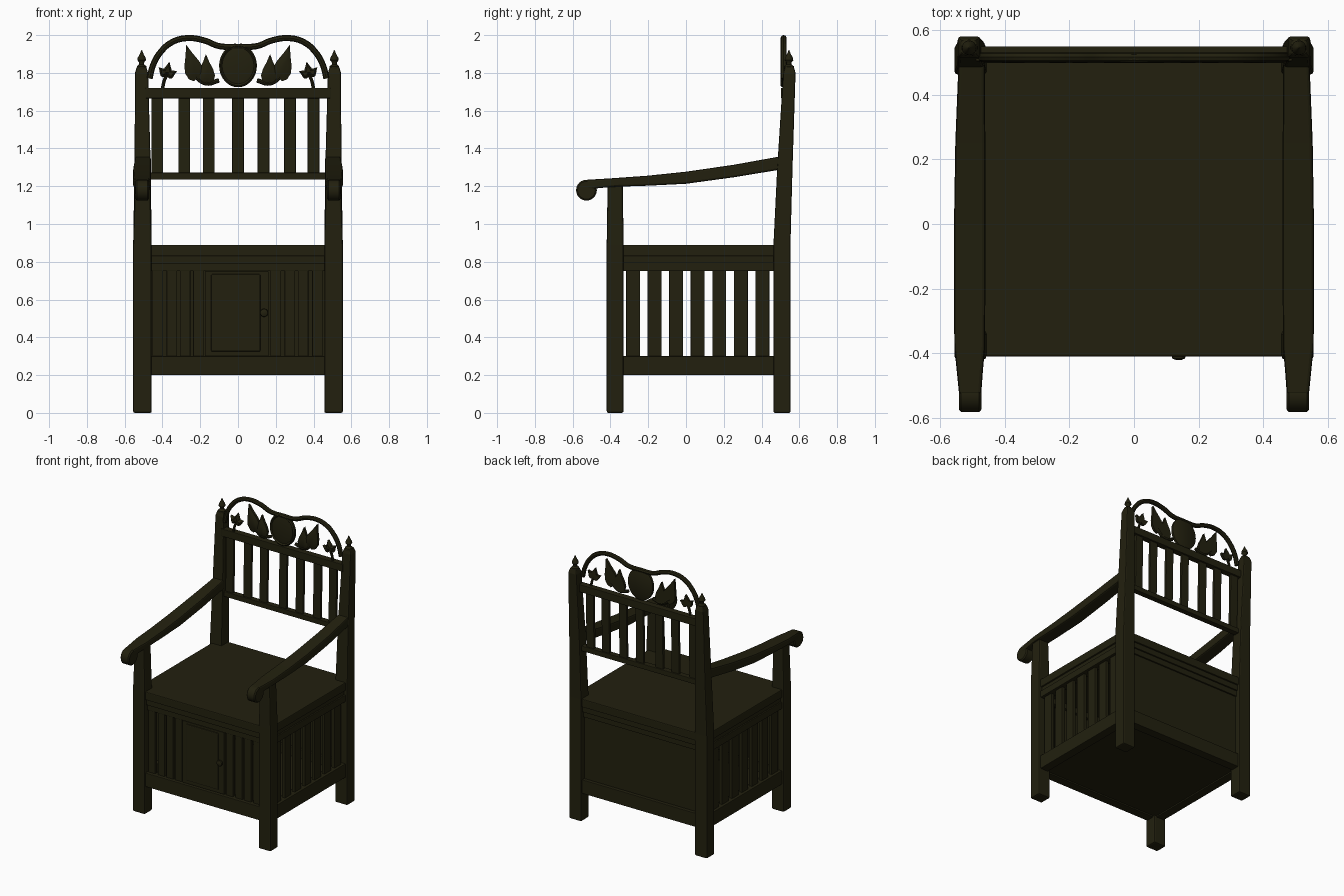
import bpy, bmesh, math
from mathutils import Vector

if "Cube" in bpy.data.objects:
    bpy.data.objects.remove(bpy.data.objects["Cube"])

WOOD = (0.016, 0.0145, 0.0045, 1)
wood = bpy.data.materials.new("dark wood")
wood.use_nodes = True
wood.diffuse_color = WOOD
bsdf = wood.node_tree.nodes["Principled BSDF"]
bsdf.inputs["Base Color"].default_value = WOOD
bsdf.inputs["Roughness"].default_value = 0.7


def finish(name, mesh, bevel=0.0, smooth=False):
    mesh.materials.clear()
    mesh.materials.append(wood)
    ob = bpy.data.objects.new(name, mesh)
    bpy.context.collection.objects.link(ob)
    if bevel:
        mod = ob.modifiers.new("soft edges", "BEVEL")
        mod.width, mod.segments = bevel, 2
    if smooth:
        bpy.ops.object.select_all(action="DESELECT")
        ob.select_set(True)
        bpy.context.view_layer.objects.active = ob
        bpy.ops.object.shade_smooth_by_angle(angle=math.radians(40))
    return ob


def from_bmesh(name, bm, bevel=0.0, smooth=False):
    bmesh.ops.recalc_face_normals(bm, faces=bm.faces)
    mesh = bpy.data.meshes.new(name)
    bm.to_mesh(mesh)
    bm.free()
    return finish(name, mesh, bevel, smooth)


def loft(name, rings, bevel=0.0, smooth=False):
    """Skin a row of equal point rings and cap both ends."""
    bm = bmesh.new()
    rows = [[bm.verts.new(p) for p in ring] for ring in rings]
    n = len(rows[0])
    for a, b in zip(rows, rows[1:]):
        for i in range(n):
            bm.faces.new((a[i], a[(i + 1) % n], b[(i + 1) % n], b[i]))
    bm.faces.new(rows[0])
    bm.faces.new(rows[-1])
    return from_bmesh(name, bm, bevel, smooth)


def box(name, x0, x1, y0, y1, z0, z1, bevel=0.004, lean=0.0):
    """Box whose top is shifted back by lean."""
    rings = [[(x0, y0 + d, z), (x1, y0 + d, z), (x1, y1 + d, z), (x0, y1 + d, z)]
             for z, d in ((z0, 0), (z1, lean))]
    return loft(name, rings, bevel)


def lathe(name, centre, profile, sides=16):
    cx, cy = centre
    rings = [[(cx + r * math.cos(math.tau * i / sides),
               cy + r * math.sin(math.tau * i / sides), z) for i in range(sides)]
             for r, z in profile]
    return loft(name, rings, smooth=True)


def disc(name, x, z, profile, sides=32, tall=1.0):
    """Round part facing the front, from (radius, y) steps."""
    rings = [[(x + r * math.cos(math.tau * i / sides), y,
               z + tall * r * math.sin(math.tau * i / sides)) for i in range(sides)]
             for r, y in profile]
    return loft(name, rings, smooth=True)


def rod(name, points, radius):
    cu = bpy.data.curves.new(name, "CURVE")
    cu.dimensions = "3D"
    cu.bevel_depth, cu.bevel_resolution, cu.use_fill_caps = radius, 2, True
    sp = cu.splines.new("BEZIER")
    sp.bezier_points.add(len(points) - 1)
    for bp, p in zip(sp.bezier_points, points):
        bp.co = p
        bp.handle_left_type = bp.handle_right_type = "AUTO"
    tmp = bpy.data.objects.new(name + "_path", cu)
    bpy.context.collection.objects.link(tmp)
    dg = bpy.context.evaluated_depsgraph_get()
    mesh = bpy.data.meshes.new_from_object(tmp.evaluated_get(dg))
    bpy.data.objects.remove(tmp)
    return finish(name, mesh, smooth=True)


def leaf(name, base, tip, half, y=0.52):
    """Domed heart-shaped leaf lying in the plane of the crest."""
    b, t = Vector((base[0], y, base[1])), Vector((tip[0], y, tip[1]))
    axis = t - b
    side = Vector((axis.z, 0, -axis.x)).normalized() * half
    shape = [(0.03, 0.35), (0.12, 0.8), (0.3, 1), (0.5, 0.8), (0.75, 0.36)]
    edge = [b + axis * 0.08] + [b + axis * u + side * w for u, w in shape] + [t]
    edge += [b + axis * u - side * w for u, w in reversed(shape)]
    mid = b + axis * 0.4
    rings = [[mid.lerp(p, s) + Vector((0, d, 0)) for p in edge]
             for s, d in ((1, 0.01), (1, -0.008), (0.5, -0.02))]
    return loft(name, rings, smooth=True)


# Posts, arms and finials on both sides
for s, tag in ((1, "left"), (-1, "right")):
    def section(z, xi, xo, y0, y1):
        return [(s * xi, y0, z), (s * xo, y0, z), (s * xo, y1, z), (s * xi, y1, z)]

    loft(f"{tag}_front_leg", [section(0, .457, .555, -.42, -.33),
                              section(.89, .457, .555, -.42, -.33),
                              section(1.21, .465, .545, -.415, -.335)], 0.01)
    loft(f"{tag}_back_post", [section(0, .457, .555, .463, .553),
                              section(.89, .457, .555, .463, .553),
                              section(1.3, .462, .548, .483, .564),
                              section(1.8, .476, .545, .515, .58),
                              section(1.835, .487, .535, .525, .57)], 0.008)
    lathe(f"{tag}_finial", (s * .51, .545),
          [(.026, 1.82), (.026, 1.835), (.013, 1.845), (.013, 1.855), (.023, 1.867),
           (.021, 1.88), (.01, 1.9), (.002, 1.92)])

    # Arm: y, underside, top, inner x, outer x
    arm = [(.50, 1.288, 1.358, .462, .543), (.25, 1.247, 1.313, .46, .553),
           (0, 1.213, 1.277, .46, .557), (-.2, 1.203, 1.256, .46, .557),
           (-.38, 1.197, 1.243, .461, .556), (-.46, 1.19, 1.238, .468, .548),
           (-.53, 1.18, 1.234, .473, .541)]
    loft(f"{tag}_arm", [[(s * a, y, lo), (s * b, y, lo), (s * b, y, hi), (s * a, y, hi)]
                        for y, lo, hi, a, b in arm], 0.01)
    loft(f"{tag}_arm_scroll",
         [[(s * x, -.527 + r * math.cos(math.tau * i / 24),
            1.179 + r * math.sin(math.tau * i / 24)) for i in range(24)]
          for x, r in ((.472, .047), (.479, .055), (.535, .055), (.542, .047))],
         smooth=True)

    # Side rails and slats
    xs = sorted((s * .475, s * .54))
    box(f"{tag}_side_bottom_rail", *xs, -.35, .48, .2, .3)
    box(f"{tag}_side_top_rail", *xs, -.35, .48, .75, .80)
    for i in range(7):
        y = -.28 + i * .114
        box(f"{tag}_side_slat_{i + 1}", *sorted((s * .495, s * .52)),
            y - .037, y + .037, .29, .76)

    # Crest scroll, leaves and sprig
    rod(f"{tag}_crest_scroll", [(s * x, .517, z) for x, z in
        ((0, 1.938), (.1, 1.942), (.18, 1.972), (.27, 1.984), (.35, 1.962),
         (.41, 1.91), (.45, 1.84), (.468, 1.77))], 0.016)
    leaf(f"{tag}_large_leaf", (s * .215, 1.755), (s * .275, 1.95), .05)
    leaf(f"{tag}_inner_leaf", (s * .165, 1.735), (s * .17, 1.9), .045)
    rod(f"{tag}_leaf_stem", [(s * .1, .52, 1.76), (s * .17, .52, 1.745),
                             (s * .235, .52, 1.79)], .012)
    rod(f"{tag}_sprig_stem", [(s * .4, .52, 1.715), (s * .39, .52, 1.76),
                              (s * .37, .52, 1.80)], .009)
    for i, tip in enumerate(((.42, 1.83), (.363, 1.86), (.322, 1.81))):
        leaf(f"{tag}_sprig_leaf_{i + 1}", (s * .378, 1.785), (s * tip[0], tip[1]), .024)

# Seat with stepped moulding
box("seat", -.54, .54, -.41, .545, .83, .89, .006)
box("seat_moulding", -.53, .53, -.40, .535, .79, .832)
box("front_top_rail", -.47, .47, -.39, -.34, .75, .80)
box("back_top_rail", -.47, .47, .48, .525, .75, .80)

# Box: rails, floor and back panel
box("front_bottom_rail", -.47, .47, -.41, -.345, .2, .3)
box("back_bottom_rail", -.47, .47, .475, .54, .2, .3)
box("floor", -.5, .5, -.37, .5, .21, .235)
box("back_panel", -.47, .47, .495, .515, .25, .8)

# Front slats either side of the door
for i, x in enumerate((-.425, -.35, -.28, -.21, .2, .275, .345, .42)):
    box(f"front_slat_{i + 1}", x - .028, x + .028, -.385, -.36, .29, .76)

# Door with raised panel and knob
box("door", -.175, .162, -.39, -.36, .3, .75)
box("door_panel", -.142, .118, -.398, -.385, .325, .735, .006)
disc("door_knob", .138, .53, [(.012, -.385), (.01, -.398), (.022, -.405),
                              (.02, -.416), (.008, -.421)], 16)

# Backrest rails and slats
box("backrest_lower_rail", -.475, .475, .498, .54, 1.235, 1.272)
box("backrest_upper_rail", -.49, .49, .503, .55, 1.665, 1.72)
for i, x in enumerate((-.428, -.285, -.155, 0, .135, .275, .4)):
    box(f"backrest_slat_{i + 1}", x - .031, x + .031, .51, .53, 1.26, 1.68, lean=.008)

# Crest medallion
disc("crest_medallion", 0, 1.838,
     [(.092, .53), (.1, .525), (.1, .508), (.092, .5), (.084, .508), (.05, .502)], 40, 1.14)
